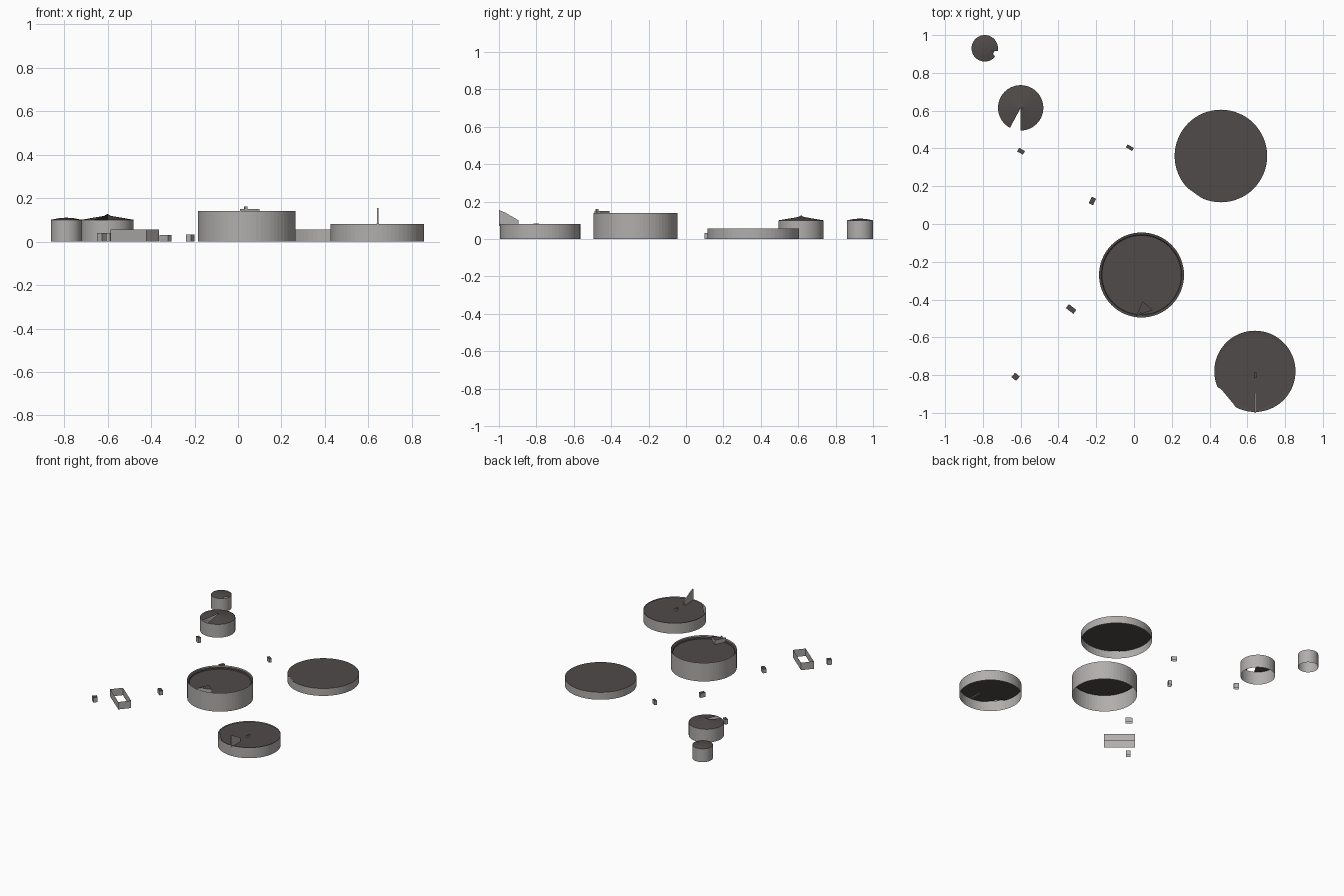
import bpy, bmesh, math
from mathutils import Matrix, Vector

if "Cube" in bpy.data.objects:
    bpy.data.objects.remove(bpy.data.objects["Cube"])

SEG = 64


def material(name, col):
    m = bpy.data.materials.new(name)
    m.diffuse_color = (*col, 1)
    m.use_nodes = True
    m.node_tree.nodes["Principled BSDF"].inputs["Base Color"].default_value = m.diffuse_color
    return m


WALL = material("light grey wall", (0.44, 0.425, 0.415))
ROOF = material("dark grey roof", (0.080, 0.070, 0.067))


def finish(name, bm, mats):
    me = bpy.data.meshes.new(name)
    bm.normal_update()
    bm.to_mesh(me)
    bm.free()
    for m in mats:
        me.materials.append(m)
    ob = bpy.data.objects.new(name, me)
    bpy.context.collection.objects.link(ob)
    return ob


def ring(bm, c, r, z):
    """Ring of vertices; r may be a number or a function of the angle in degrees."""
    out = []
    for i in range(SEG):
        d = 360 * i / SEG
        q = r(d) if callable(r) else r
        a = math.radians(d)
        out.append(bm.verts.new((c[0] + q * math.cos(a), c[1] + q * math.sin(a), z)))
    return out


def shell(name, c, r, h):
    """Open cylinder wall without floor."""
    bm = bmesh.new()
    lo, hi = ring(bm, c, r, 0), ring(bm, c, r, h)
    for i in range(SEG):
        j = (i + 1) % SEG
        bm.faces.new((lo[i], lo[j], hi[j], hi[i]))
    return finish(name, bm, [WALL])


def roof(name, c, profile, apex, gap=None):
    """Roof through (radius, z) rings up to an apex; gap = open angle range."""
    bm = bmesh.new()
    rings = [ring(bm, c, r, z) for r, z in profile]
    top = bm.verts.new((c[0], c[1], apex))
    for i in range(SEG):
        j = (i + 1) % SEG
        if gap and gap[0] < 360 * (i + 0.5) / SEG < gap[1]:
            continue
        for a, b in zip(rings, rings[1:]):
            bm.faces.new((a[i], a[j], b[j], b[i]))
        bm.faces.new((rings[-1][i], rings[-1][j], top))
    return finish(name, bm, [ROOF])


def prism(name, pts, z0, z1, roofed=True):
    """Walls around a counter-clockwise outline with an optional dark top."""
    bm = bmesh.new()
    lo = [bm.verts.new((x, y, z0)) for x, y in pts]
    hi = [bm.verts.new((x, y, z1)) for x, y in pts]
    n = len(pts)
    for i in range(n):
        j = (i + 1) % n
        bm.faces.new((lo[i], lo[j], hi[j], hi[i]))
    if roofed:
        bm.faces.new(hi).material_index = 1
    return finish(name, bm, [WALL, ROOF])


def block(name, c, size, angle, h, roofed=True, z0=0.0):
    rot = Matrix.Rotation(math.radians(angle), 2)
    pts = []
    for sx, sy in ((-1, -1), (1, -1), (1, 1), (-1, 1)):
        p = rot @ Vector((sx * size[0] / 2, sy * size[1] / 2))
        pts.append((c[0] + p.x, c[1] + p.y))
    return prism(name, pts, z0, h, roofed)


def notched(r, a0, a1, depth):
    """Radius function with a flat bite between two angles."""
    mid, half = (a0 + a1) / 2, math.radians((a1 - a0) / 2)

    def f(d):
        if a0 < d < a1:
            return r * math.cos(half) / math.cos(math.radians(d - mid)) - depth
        return r
    return f


# Small domed tank
A = (-0.79, 0.93)
shell("small_tank_wall", A, 0.07, 0.10)
roof("small_tank_roof", A, [(notched(0.07, 322, 345, 0.016), 0.10), (0.035, 0.107)], 0.11)

# Cone-roofed tank with an open wedge
B = (-0.60, 0.615)
shell("cone_tank_wall", B, 0.12, 0.10)
roof("cone_tank_roof", B, [(0.12, 0.10), (0.015, 0.118)], 0.127, gap=(242, 268))

# Wide low tank
C = (0.46, 0.36)
shell("low_tank_wall", C, 0.245, 0.056)
roof("low_tank_roof", C, [(notched(0.245, 223, 245, 0.0), 0.056)], 0.056)

# Tall tank with a sunken floating roof
D = (0.04, -0.27)
shell("tall_tank_wall", D, 0.225, 0.14)
roof("tall_tank_roof", D, [(0.225, 0.128), (0.213, 0.125), (0.21, 0.118)], 0.118)

# Access platform on the front of the tall tank
prism("tall_tank_platform", [(0.01, -0.488), (0.10, -0.455), (0.045, -0.41)], 0.118, 0.15)
block("platform_post", (0.036, -0.475), (0.012, 0.012), 20, 0.16, z0=0.14)

# Front tank with a sunken roof
E = (0.64, -0.78)
shell("front_tank_wall", E, 0.215, 0.08)
roof("front_tank_roof", E, [(notched(0.215, 203, 237, 0.008), 0.072), (0.195, 0.070)], 0.070)
block("roof_hatch", (0.642, -0.80), (0.012, 0.03), 0, 0.083, z0=0.07)

# Rolling stair on the front tank: side profile in y and z, thin in x
bm = bmesh.new()
stair = [(-1.0, 0.07), (-0.895, 0.07), (-0.895, 0.10), (-0.97, 0.143), (-1.0, 0.155)]
sides = [[bm.verts.new((x, y, z)) for y, z in stair] for x in (0.638, 0.646)]
bm.faces.new(sides[1])
bm.faces.new(sides[0][::-1])
for i in range(len(stair)):
    j = (i + 1) % len(stair)
    bm.faces.new((sides[0][i], sides[0][j], sides[1][j], sides[1][i]))
bmesh.ops.recalc_face_normals(bm, faces=bm.faces)
finish("roof_stair", bm, [WALL])

# Roofless walled enclosure
block("enclosure_wall", (-0.475, -0.72), (0.215, 0.09), -40, 0.056, roofed=False)

# Small pump sheds: centre, size, angle, height
sheds = [
    ((-0.598, 0.385), (0.035, 0.022), -30, 0.038),
    ((-0.022, 0.404), (0.038, 0.018), -30, 0.030),
    ((-0.220, 0.122), (0.038, 0.025), 65, 0.033),
    ((-0.333, -0.450), (0.050, 0.026), -38, 0.031),
    ((-0.627, -0.809), (0.032, 0.030), -40, 0.038),
]
for k, (c, size, ang, h) in enumerate(sheds):
    block(f"pump_shed_{k + 1}", c, size, ang, h)
